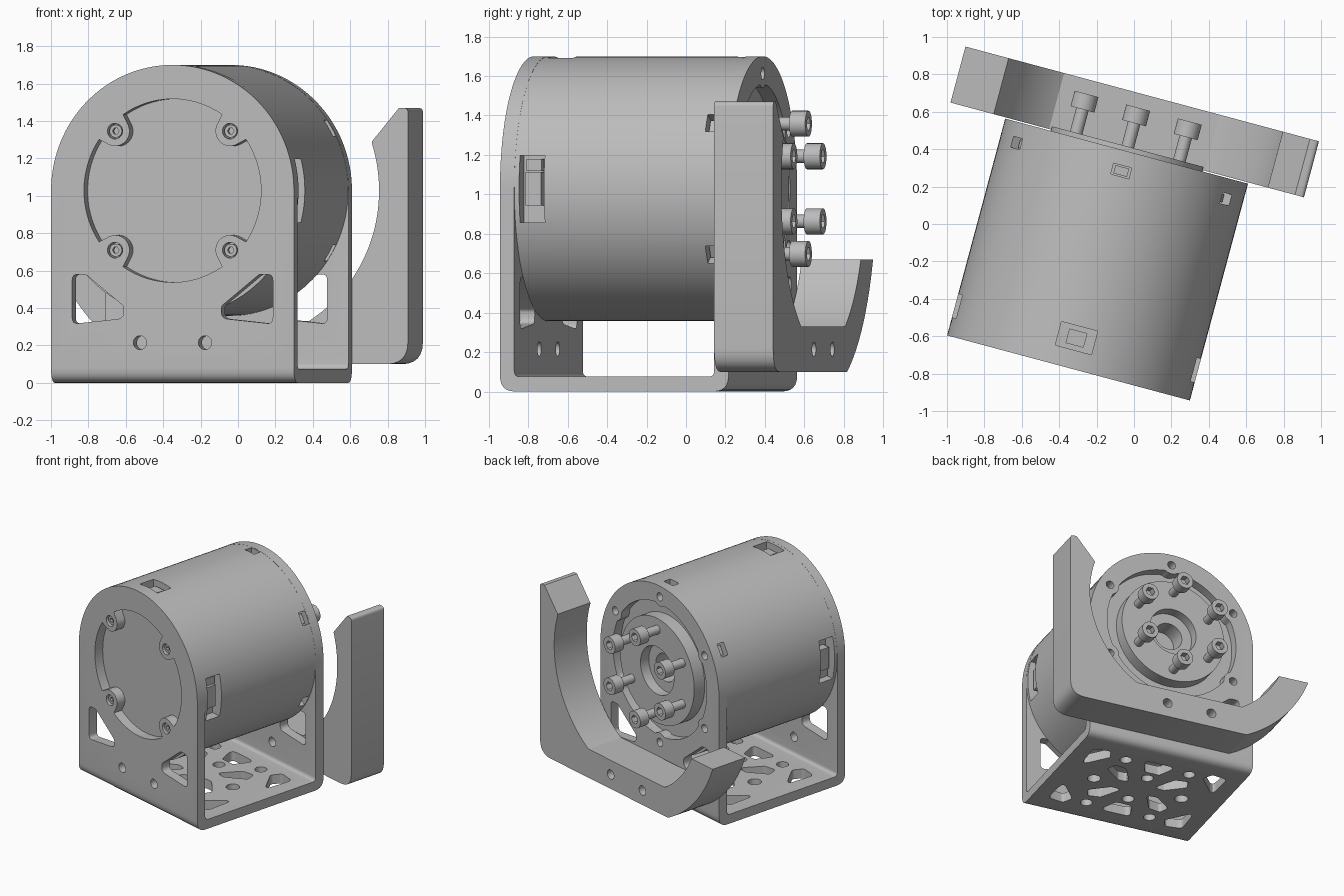
import bpy, bmesh
from math import sin, cos, pi, radians, sqrt
from mathutils import Matrix, Vector

cube = bpy.data.objects.get("Cube")
if cube:
    bpy.data.objects.remove(cube)

grey = bpy.data.materials.new("grey_metal")
grey.use_nodes = True
colour = (0.5, 0.5, 0.5, 1)
grey.diffuse_color = colour
grey.node_tree.nodes["Principled BSDF"].inputs["Base Color"].default_value = colour

AXIS_Z = 1.028      # height of the motor axis
HALF_W = 0.672      # half width of bracket, also motor radius
HALF_D = 0.6
INNER_D = 0.525     # inner faces of the bracket plates
PLACE = Matrix.Translation((-0.195, -0.19, 0)) @ Matrix.Rotation(radians(-15), 4, "Z")
PLANES = {
    "xz": lambda a, b, t: (a, t, b),
    "yz": lambda a, b, t: (t, a, b),
    "xy": lambda a, b, t: (a, b, t),
}
parts = []


def arc(cx, cy, r, start, end, n=48):
    angles = [radians(start + (end - start) * i / n) for i in range(n + 1)]
    return [(cx + r * cos(a), cy + r * sin(a)) for a in angles]


def circle(cx, cy, r, n=32):
    return arc(cx, cy, r, 0, 360, n)[:-1]


def rect(cx, cy, w, h):
    return [(cx + sx * w / 2, cy + sy * h / 2) for sx, sy in ((-1, -1), (1, -1), (1, 1), (-1, 1))]


def rounded(points, n=6):
    """Round the corners given as (x, y, radius)."""
    out = []
    for i, (x, y, r) in enumerate(points):
        p = Vector((x, y))
        if r == 0:
            out.append((x, y))
            continue
        a = (Vector(points[i - 1][:2]) - p).normalized()
        b = (Vector(points[(i + 1) % len(points)][:2]) - p).normalized()
        d = r / math_tan_half(a, b)
        for k in range(n + 1):
            t = k / n
            q = p + a * d * (1 - t) ** 2 + b * d * t ** 2
            out.append((q.x, q.y))
    return out


def math_tan_half(a, b):
    c = a.dot(b)
    return sqrt((1 - c) / (1 + c))


def mirrored(poly, sx=-1, sy=1):
    return [(x * sx, y * sy) for x, y in poly]


def prisms(name, polys, plane, lo, hi, matrix=None):
    """Extrude separate outlines into one object."""
    bm = bmesh.new()
    for poly in polys:
        ends = [[bm.verts.new(PLANES[plane](a, b, t)) for a, b in poly] for t in (lo, hi)]
        for end in ends:
            bm.faces.new(end)
        for i in range(len(poly)):
            bm.faces.new((ends[0][i - 1], ends[0][i], ends[1][i], ends[1][i - 1]))
    bmesh.ops.recalc_face_normals(bm, faces=bm.faces)
    me = bpy.data.meshes.new(name)
    bm.to_mesh(me)
    bm.free()
    if matrix:
        me.transform(matrix)
    ob = bpy.data.objects.new(name, me)
    bpy.context.collection.objects.link(ob)
    parts.append(ob)
    return ob


def combine(ob, tool, operation="DIFFERENCE"):
    """Apply a boolean and remove the cutter."""
    mod = ob.modifiers.new("cut", "BOOLEAN")
    mod.object, mod.operation, mod.solver = tool, operation, "EXACT"
    result = bpy.data.meshes.new_from_object(ob.evaluated_get(bpy.context.evaluated_depsgraph_get()))
    ob.modifiers.clear()
    ob.data = result
    parts.remove(tool)
    bpy.data.objects.remove(tool)


def ring(count, r, start):
    return [(r * cos(a), AXIS_Z + r * sin(a)) for a in (radians(start) + 2 * pi * i / count for i in range(count))]


def eared_opening(big, count, start, dist, ear):
    """Round opening with ears left around the screws."""
    out = []
    for i in range(360):
        a = radians(i)
        step = 2 * pi / count
        phi = (a - radians(start) + step / 2) % step - step / 2
        gap = ear ** 2 - (dist * sin(phi)) ** 2
        r = min(big, dist * cos(phi) - sqrt(gap)) if gap > 0 else big
        out.append((r * cos(a), AXIS_Z + r * sin(a)))
    return out


def around_axis(angle):
    return Matrix.Translation((0, 0, AXIS_Z)) @ Matrix.Rotation(radians(angle), 4, "Y")


# Bracket: bent strip trimmed to an arch
strip = [(-HALF_D, 1.8, 0), (-HALF_D, 0, .08), (HALF_D, 0, .08), (HALF_D, 1.8, 0),
         (INNER_D, 1.8, 0), (INNER_D, .075, .03), (-INNER_D, .075, .03), (-INNER_D, 1.8, 0)]
bracket = prisms("bracket", [rounded(strip)], "yz", -0.8, 0.8)
arch = [(-HALF_W, -.1), (HALF_W, -.1)] + arc(0, AXIS_Z, HALF_W, 0, 180, 64)
combine(bracket, prisms("arch_cutter", [arch], "xz", -1, 1), "INTERSECT")

# Plate openings, corner windows and screw holes
window = rounded([(-.555, .315, .03), (-.27, .345, .04), (-.27, .41, .03), (-.48, .58, .03), (-.555, .58, .03)])
holes = [window, mirrored(window), circle(.18, .215, .037), circle(-.18, .215, .037)]
combine(bracket, prisms("window_cutter", holes, "xz", -1, 1))
front = [eared_opening(.49, 4, 45, .45, .08)] + [circle(x, z, .042) for x, z in ring(4, .45, 45)]
combine(bracket, prisms("front_cutter", front, "xz", -1, 0))
back = [eared_opening(.53, 6, 30, .585, .075)] + [circle(x, z, .032) for x, z in ring(6, .585, 30)]
combine(bracket, prisms("back_cutter", back, "xz", 0, 1))

# Lightening pattern in the base
spoke = rounded([(.10, .06, .03), (.19, .06, .03), (.33, .17, .03), (.30, .25, .03), (.2, .23, .03)])
corner = rounded([(.38, .34, .03), (.54, .15, .03), (.55, .40, .04), (.42, .42, .03)])
middle = rounded([(-.06, .25, .03), (.06, .25, .03), (.13, .40, .04), (-.13, .40, .04)])
pattern = [mirrored(p, sx, sy) for p in (spoke, corner) for sx in (-1, 1) for sy in (-1, 1)]
pattern += [middle, mirrored(middle, 1, -1), circle(0, .17, .045), circle(0, -.17, .045)]
for s in (-1, 1):
    pattern += [circle(s * .36, 0, .05), circle(s * .26, .35, .045), circle(s * .26, -.35, .045)]
combine(bracket, prisms("base_cutter", pattern, "xy", -.1, .2))

# Motor body with connector and nut pockets around it
motor = prisms("motor_body", [circle(0, AXIS_Z, .671, 128)], "xz", -INNER_D, INNER_D)
for angle, width in ((0, .2), (90, .34), (-90, .34)):
    spin = around_axis(angle)
    combine(motor, prisms("pocket_cutter", [rect(0, -.435, width, .13)], "xy", .57, .8, spin))
    prisms("connector", [rect(0, -.435, width * .5, .08)], "xy", .55, .635, spin)
    if width > .3:
        prisms("small_connector", [rect(-.12, -.435, .06, .08)], "xy", .55, .62, spin)
for i in range(6):
    spin = around_axis(60 * i)
    combine(motor, prisms("nut_cutter", [rect(0, .49, .1, .06)], "xy", .58, .8, spin))
    prisms("nut", [rect(0, .49, .075, .045)], "xy", .56, .63, spin)

# Output flange with a stepped bore
flange = prisms("output_flange", [circle(0, AXIS_Z, .42, 96)], "xz", .5, .625)
combine(flange, prisms("bore_cutter", [circle(0, AXIS_Z, .19, 48)], "xz", .545, .8))
combine(motor, prisms("shaft_cutter", [circle(0, AXIS_Z, .11, 48)], "xz", .4, .8))
combine(flange, prisms("shaft_cutter", [circle(0, AXIS_Z, .11, 48)], "xz", .4, .8))

# Flange screws, standing out
spots = ring(6, .33, 30)
prisms("flange_screw_shafts", [circle(x, z, .034, 24) for x, z in spots], "xz", .55, .765)
heads = prisms("flange_screw_heads", [circle(x, z, .066) for x, z in spots], "xz", .755, .84)
combine(heads, prisms("socket_cutter", [circle(x, z, .036, 6) for x, z in spots], "xz", .79, .9))

# Small screws in the front ears
spots = ring(4, .45, 45)
screws = prisms("front_screws", [circle(x, z, .034, 24) for x, z in spots], "xz", -.585, -.5)
combine(screws, prisms("socket_cutter", [circle(x, z, .018, 6) for x, z in spots], "xz", -.7, -.56))

# Swinging arm: one tall side, one short side, curved inside
outline = rounded([(.3, .1, 0), (.98, .1, .12), (.98, 1.47, .025), (.93, 1.47, 0), (.78, 1.29, 0)])
outline += arc(0, AXIS_Z, .82, 18, -58.3) + arc(0, AXIS_Z, .82, -121.7, -154.1)
outline += arc(0, AXIS_Z, 1.04, -159.9, -116.8)
arm = prisms("output_arm", [outline], "xz", .607, .917)
combine(arm, prisms("arm_cutter", [circle(s * .18, .215, .037) for s in (-1, 1)], "xz", .4, 1.1))

# Place everything, shade smooth with sharp edges, colour
for ob in parts:
    me = ob.data
    me.transform(PLACE)
    me.materials.clear()
    me.materials.append(grey)
    me.shade_smooth()
    me.set_sharp_from_angle(angle=radians(30))
